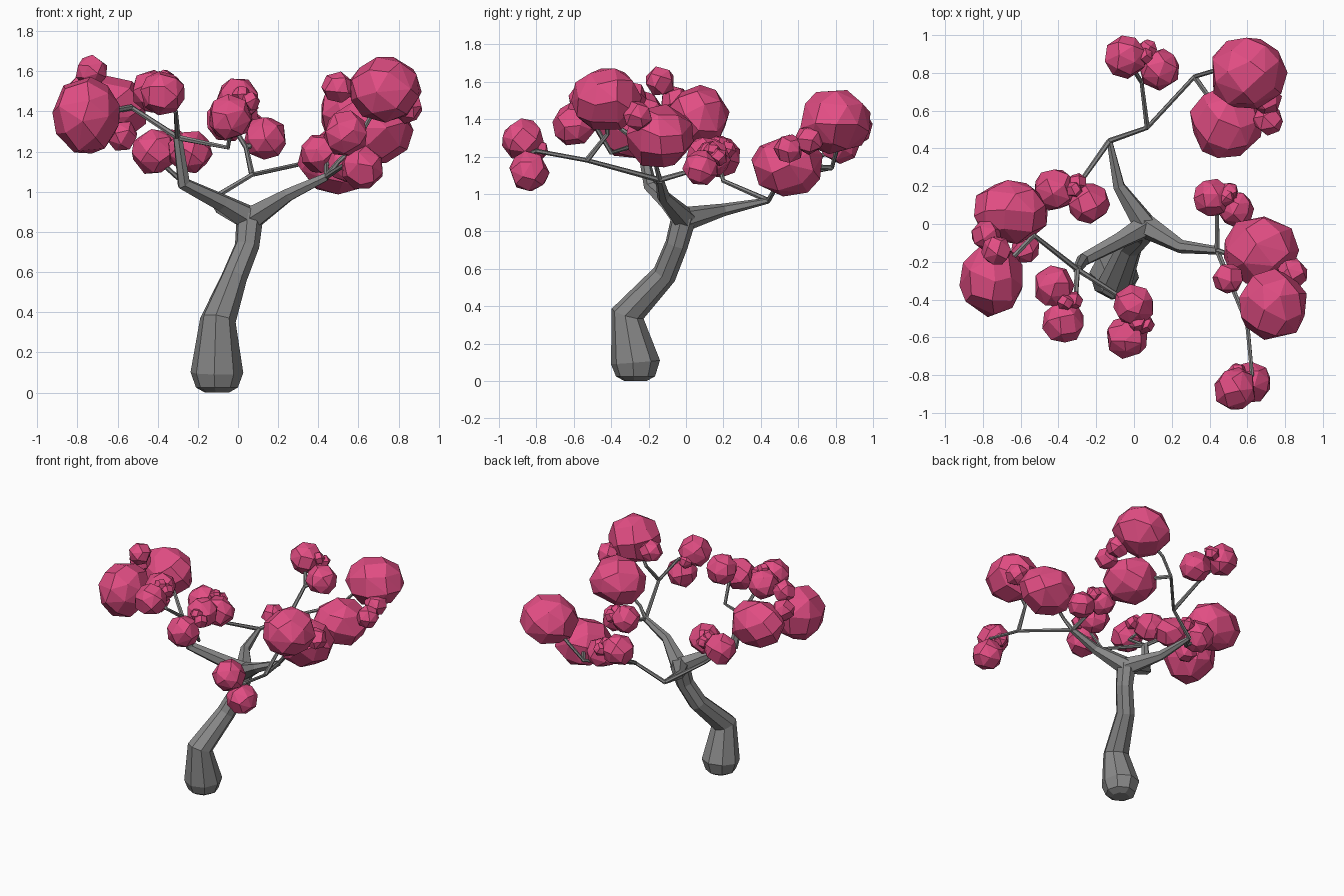
import bpy, bmesh, math, random
from mathutils import Vector, Euler

if "Cube" in bpy.data.objects:
    bpy.data.objects.remove(bpy.data.objects["Cube"])

random.seed(4)
pink = bpy.data.materials.new("blossom_pink")
pink.diffuse_color = (0.76, 0.075, 0.23, 1)
pink.use_nodes = True
pink.node_tree.nodes["Principled BSDF"].inputs["Base Color"].default_value = pink.diffuse_color
bark = bpy.data.materials.new("bark_grey")
bark.diffuse_color = (0.25, 0.25, 0.25, 1)
bark.use_nodes = True
bark.node_tree.nodes["Principled BSDF"].inputs["Base Color"].default_value = bark.diffuse_color


def finish(bm, name, mat):
    bmesh.ops.recalc_face_normals(bm, faces=bm.faces)
    me = bpy.data.meshes.new(name)
    bm.to_mesh(me)
    bm.free()
    ob = bpy.data.objects.new(name, me)
    bpy.context.collection.objects.link(ob)
    me.materials.append(mat)


def tube(bm, path, radii, sides):
    """Tapered faceted tube along a path."""
    pts = [Vector(p) for p in path]
    u = Vector((1, 0.3, 0.1))
    rings = []
    for i, p in enumerate(pts):
        t = Vector()
        if i > 0:
            t += (p - pts[i - 1]).normalized()
        if i < len(pts) - 1:
            t += (pts[i + 1] - p).normalized()
        t.normalize()
        u = u - t * u.dot(t)
        if u.length < 0.05:
            u = t.orthogonal()
        u.normalize()
        v = t.cross(u)
        angles = [2 * math.pi * (k + 0.5) / sides for k in range(sides)]
        rings.append([bm.verts.new(p + (u * math.cos(a) + v * math.sin(a)) * radii[i]) for a in angles])
    for a, b in zip(rings, rings[1:]):
        for k in range(sides):
            n = (k + 1) % sides
            bm.faces.new((a[k], a[n], b[n], b[k]))
    bm.faces.new(rings[0][::-1])
    bm.faces.new(rings[-1])


def blob(bm, c, r, n):
    """Irregular faceted ball: convex hull of points spread on an ellipsoid."""
    tmp = bmesh.new()
    rot = Euler([random.uniform(0, 6.28) for _ in range(3)]).to_matrix()
    rx, ry, rz = r if isinstance(r, tuple) else (r, r, r)
    for i in range(n):
        z = 1 - 2 * (i + 0.5) / n
        a = i * 2.39996 + random.uniform(-0.15, 0.15)
        s = math.sqrt(1 - z * z)
        d = rot @ Vector((s * math.cos(a), s * math.sin(a), z)) * random.uniform(1.0, 1.07)
        tmp.verts.new(Vector(c) + Vector((d.x * rx, d.y * ry, d.z * rz)))
    bmesh.ops.convex_hull(tmp, input=tmp.verts)
    bmesh.ops.dissolve_limit(tmp, angle_limit=math.radians(8), verts=tmp.verts, edges=tmp.edges)
    me = bpy.data.meshes.new("tmp")
    tmp.to_mesh(me)
    tmp.free()
    bm.from_mesh(me)
    bpy.data.meshes.remove(me)


# Leaning trunk with rounded foot
fork = (.06, -.01, .88)
bm = bmesh.new()
tube(bm, [(-.105, -.27, 0), (-.105, -.27, .025), (-.105, -.27, .1), (-.1, -.312, .36), (-.02, -.115, .57),
          (.045, -.05, .73), fork], [.06, .105, .132, .09, .066, .062, .068], 8)
finish(bm, "trunk", bark)

# Three main limbs from the fork
left_end, right_end, back_end = (-.3, -.24, 1.27), (.44, -.14, 1.075), (-.13, .44, .965)
fork = (.06, -.01, .865)
bm = bmesh.new()
tube(bm, [fork, (-.08, -.09, .945), (-.27, -.19, 1.04), left_end], [.066, .046, .036, .024], 6)
tube(bm, [fork, (.25, -.12, .985), right_end], [.066, .036, .022], 6)
tube(bm, [fork, (-.08, .2, .915), back_end], [.066, .034, .016], 6)
finish(bm, "main_branches", bark)

# Large blossoms: centre, radii
big = {
    "left_rear": ((-.65, .065, 1.41), (.2, .165, .165)),
    "left_front": ((-.755, -.295, 1.38), (.17, .195, .188)),
    "right_rear": ((.67, -.14, 1.305), (.195, .18, .168)),
    "right_front": ((.735, -.43, 1.505), (.18, .183, .17)),
    "back_upper": ((.6, .8, 1.39), (.2, .193, .17)),
    "back_lower": ((.49, .54, 1.15), (.19, .19, .163)),
}
for name, (c, r) in big.items():
    bm = bmesh.new()
    blob(bm, c, r, 30)
    finish(bm, "large_blossom_" + name, pink)

# Small blossoms sitting against the large ones
bm = bmesh.new()
for c in [(-.73, -.14, 1.6), (-.78, -.06, 1.5), (-.58, -.13, 1.28), (.5, -.29, 1.52), (.84, -.26, 1.42),
          (.71, .55, 1.24), (.7, .66, 1.29)]:
    blob(bm, c, .08, 18)
finish(bm, "side_blossoms", pink)

# Twig-end clusters: a touching pair, plus two buds where the pair meets
pairs = {
    "back": ((-.045, .885, 1.36), (.135, .82, 1.27)),
    "middle_left": ((-.42, .18, 1.2), (-.24, .11, 1.2)),
    "front_left": ((-.375, -.52, 1.49), (-.425, -.33, 1.5)),
    "front": ((-.04, -.6, 1.37), (0, -.43, 1.46)),
    "far_right": ((.535, -.875, 1.29), (.62, -.84, 1.12)),
    "inner_right": ((.41, .14, 1.19), (.54, .08, 1.14)),
}
middle = {}
for name, (a, b) in pairs.items():
    a, b = Vector(a), Vector(b)
    r = min(.108, (b - a).length * .62)
    side = (b - a).cross(Vector((0, 0, 1))).normalized()
    if side.x + side.y < 0:
        side = -side
    middle[name] = (a + b) / 2
    bm = bmesh.new()
    blob(bm, a, r * 1.04, 24)
    blob(bm, b, r, 24)
    blob(bm, middle[name] + side * r * .75 + Vector((0, 0, .035)), .05, 14)
    blob(bm, middle[name] + side * r * .35 + Vector((0, 0, .07)), .045, 14)
    finish(bm, name + "_cluster", pink)

# Thin twigs run from limb ends to the blossoms
back_fork, back_far, back_up = (.07, .51, 1.085), (.32, .78, 1.14), (.04, .75, 1.22)
right_far, left_far = (.6, -.53, 1.18), (-.53, -.06, 1.42)
bm = bmesh.new()
for twig in (
    [left_end, (-.05, -.4, 1.22), middle["front"]],
    [left_end, left_far, big["left_rear"][0]],
    [left_far, big["left_front"][0]],
    [left_end, (-.31, -.42, 1.4), middle["front_left"]],
    [right_end, (.44, .05, 1.13), middle["inner_right"]],
    [right_end, right_far, (.625, -.8, 1.23), middle["far_right"]],
    [right_far, (.63, -.42, 1.32), big["right_front"][0]],
    [right_end, (.5, -.16, 1.15), big["right_rear"][0]],
    [back_end, (-.3, .2, 1.07), (-.41, .17, 1.17)],
    [back_end, back_fork, back_far, (.42, .81, 1.25), big["back_upper"][0]],
    [back_far, big["back_lower"][0]],
    [back_fork, back_up, pairs["back"][0]],
    [back_up, pairs["back"][1]],
):
    tube(bm, twig, [.015] + [.012] * (len(twig) - 1), 6)
finish(bm, "twigs", bark)
